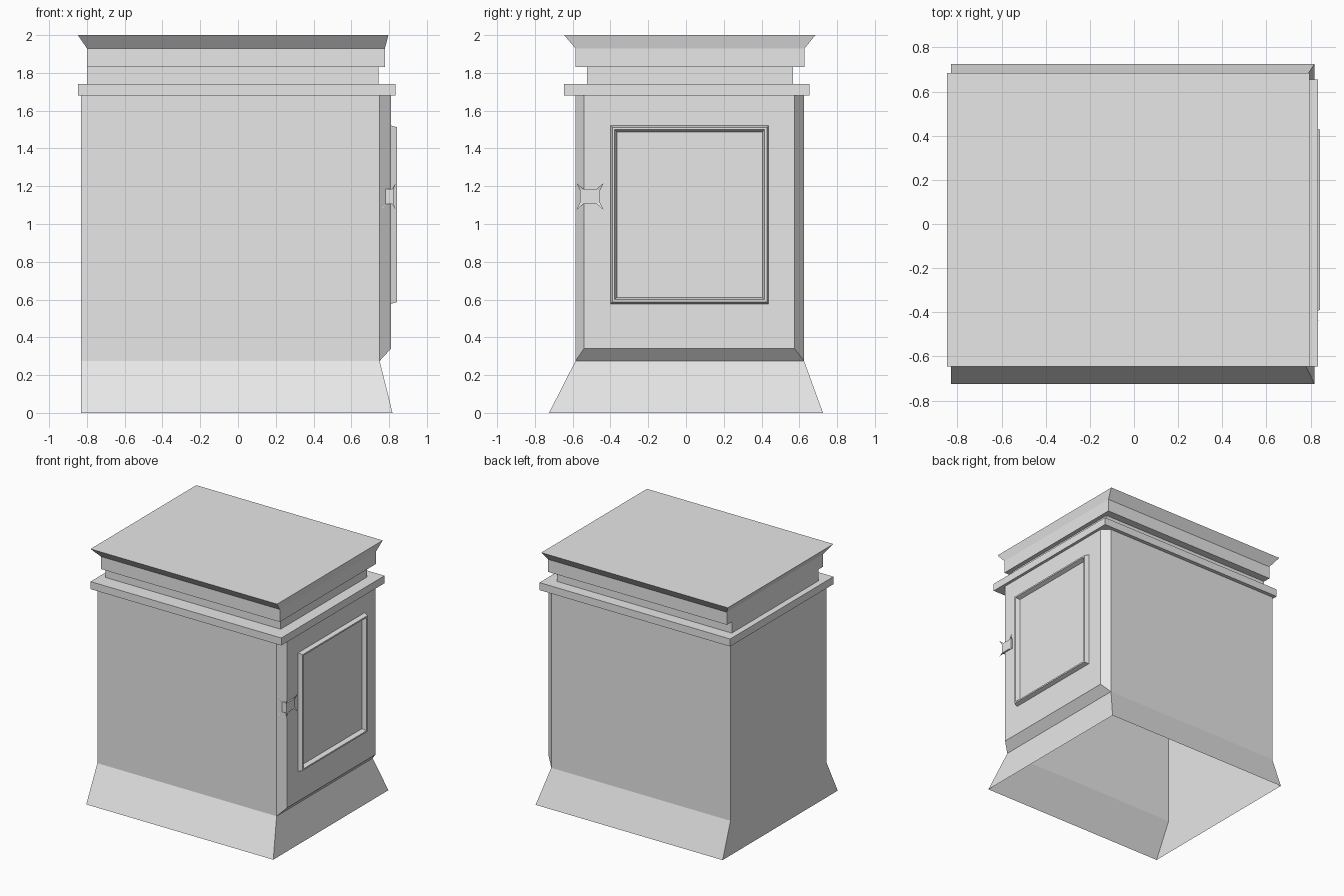
import bpy
import bmesh

old = bpy.data.objects.get("Cube")
if old:
    bpy.data.objects.remove(old, do_unlink=True)

grey = bpy.data.materials.new("plain_grey")
grey.use_nodes = True
colour = (0.8, 0.8, 0.8, 1)
grey.diffuse_color = colour
grey.node_tree.nodes["Principled BSDF"].inputs["Base Color"].default_value = colour


def finish(name, bm):
    bmesh.ops.recalc_face_normals(bm, faces=bm.faces)
    mesh = bpy.data.meshes.new(name)
    bm.to_mesh(mesh)
    bm.free()
    mesh.materials.append(grey)
    obj = bpy.data.objects.new(name, mesh)
    bpy.context.collection.objects.link(obj)
    return obj


def bridge(bm, loops):
    """Join successive four-corner loops with quads."""
    for a, b in zip(loops, loops[1:]):
        for i in range(4):
            j = (i + 1) % 4
            bm.faces.new((a[i], a[j], b[j], b[i]))


def tier(name, rings, capped=True):
    """Stack of rectangles (z, x0, x1, y0, y1)."""
    bm = bmesh.new()
    loops = [[bm.verts.new((x, y, z)) for x, y in ((x0, y0), (x1, y0), (x1, y1), (x0, y1))]
             for z, x0, x1, y0, y1 in rings]
    bridge(bm, loops)
    if capped:
        bm.faces.new(loops[0])
        bm.faces.new(loops[-1])
    return finish(name, bm)


def side_rect(bm, x, y0, y1, z0, z1):
    return [bm.verts.new((x, y, z)) for y, z in ((y0, z0), (y1, z0), (y1, z1), (y0, z1))]


# Hollow body with a flared skirt, open underneath
body = (-0.83, 0.75, -0.585, 0.625)
tier("body_shell", [(0, -0.83, 0.818, -0.725, 0.725), (0.275, *body), (1.69, *body)], capped=False)

# Stepped cornice and flared top
tier("lower_ledge", [(z, -0.848, 0.833, -0.645, 0.655) for z in (1.68, 1.74)])
tier("neck", [(z, -0.80, 0.743, -0.525, 0.566) for z in (1.74, 1.835)])
crown = (-0.80, 0.778, -0.585, 0.628)
tier("flared_top", [(1.83, *crown), (1.93, *crown), (2, -0.848, 0.796, -0.645, 0.685)])

# Bevelled door slab on the side
bm = bmesh.new()
back = side_rect(bm, 0.75, -0.585, 0.625, 0.275, 1.68)
face = side_rect(bm, 0.81, -0.54, 0.575, 0.34, 1.68)
bridge(bm, [back, face])
bm.faces.new(face)
finish("door", bm)

# Raised moulding around the door panel
bm = bmesh.new()
loops = [side_rect(bm, x, -0.40 + d, 0.438 - d, 0.577 + d, 1.522 - d)
         for d, x in ((0, 0.81), (0.01, 0.842), (0.022, 0.842), (0.034, 0.81))]
bridge(bm, loops)
finish("door_moulding", bm)

# Handle: a block whose eight corners are drawn out into points
bm = bmesh.new()
bmesh.ops.create_cube(bm, size=2)
bmesh.ops.subdivide_edges(bm, edges=bm.edges[:], cuts=2, use_grid_fill=True)
waist = (0.66, 0.75, 0.56)
for v in bm.verts:
    outer = [abs(c) > 0.9 for c in v.co]
    if not all(outer):
        for k in range(3):
            sign = 1 if v.co[k] > 0 else -1
            v.co[k] = sign * (waist[k] if outer[k] else 0.48)
    v.co = (0.798 + v.co.x * 0.037, -0.508 + v.co.y * 0.072, 1.146 + v.co.z * 0.071)
finish("door_handle", bm)
